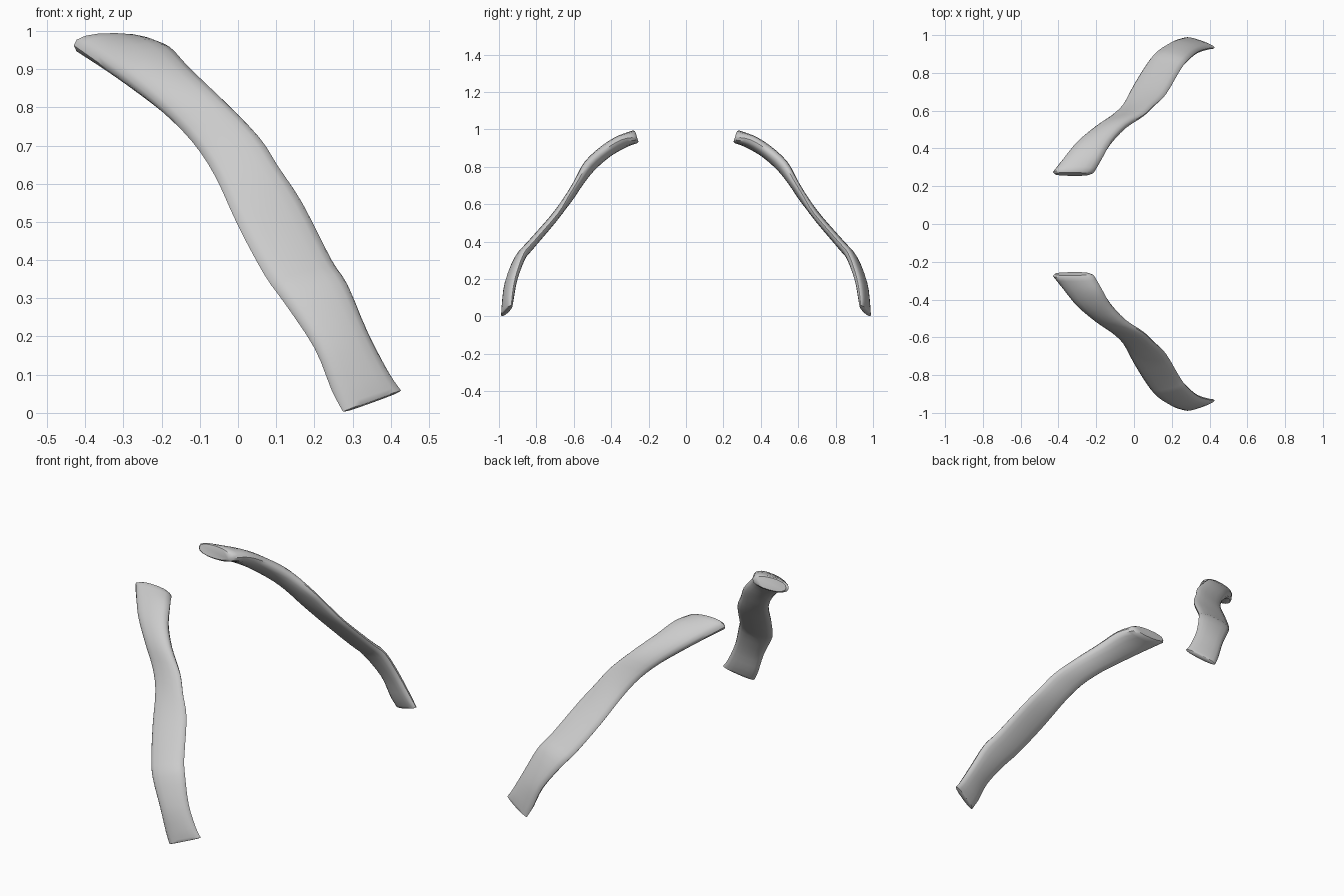
import bpy, bmesh, math
from mathutils import Vector

if "Cube" in bpy.data.objects:
    bpy.data.objects.remove(bpy.data.objects["Cube"])

# Strip stations from foot to top: left edge xyz, right edge xyz, half thickness
STATIONS = [
    (.275, .985, .003, .427, .932, .058, .014),
    (.245, .975, .060, .395, .930, .105, .022),
    (.200, .958, .170, .340, .912, .210, .025),
    (.120, .908, .290, .287, .868, .335, .026),
    (.070, .850, .360, .245, .815, .400, .024),
    (.000, .738, .490, .168, .685, .550, .022),
    (-.060, .628, .620, .105, .627, .645, .022),
    (-.120, .568, .710, .055, .580, .722, .024),
    (-.200, .510, .790, -.040, .520, .820, .032),
    (-.300, .430, .870, -.120, .432, .893, .035),
    (-.370, .350, .920, -.170, .345, .945, .036),
    (-.430, .275, .962, -.212, .272, .958, .036),
]
SIDES, SUB = 16, 3


def spline(p, i, t):
    a, b, c, d = (p[min(max(i + k, 0), len(p) - 1)] for k in (-1, 0, 1, 2))
    return [.5 * (2*q + (r - o)*t + (2*o - 5*q + 4*r - s)*t*t + (3*q - o - 3*r + s)*t**3)
            for o, q, r, s in zip(a, b, c, d)]


def soft(v, power):
    return math.copysign(abs(v) ** power, v)


# Smoothly interpolated stations
rows = [spline(STATIONS, i, k / SUB) for i in range(len(STATIONS) - 1) for k in range(SUB)]
rows.append(list(STATIONS[-1]))
left = [Vector(r[0:3]) for r in rows]
right = [Vector(r[3:6]) for r in rows]
mid = [(a + b) / 2 for a, b in zip(left, right)]

# Loft flattened oval sections along the twisted strip
bm = bmesh.new()
rings = []
for i, r in enumerate(rows):
    axis = mid[min(i + 1, len(mid) - 1)] - mid[max(i - 1, 0)]
    half = (right[i] - left[i]) / 2
    normal = half.cross(axis).normalized()
    ring = []
    for k in range(SIDES):
        a = math.tau * k / SIDES
        ring.append(bm.verts.new(mid[i] + half * soft(math.cos(a), .9)
                                 + normal * r[6] * soft(math.sin(a), .85)))
    rings.append(ring)
for r0, r1 in zip(rings, rings[1:]):
    for k in range(SIDES):
        n = (k + 1) % SIDES
        bm.faces.new((r0[k], r0[n], r1[n], r1[k]))

# Slightly rounded end caps
for ring, inner, push in ((rings[0], mid[1], .002), (rings[-1], mid[-2], .012)):
    c = sum((v.co for v in ring), Vector()) / SIDES
    out = (c - inner).normalized() * push
    cap = [bm.verts.new(c + (v.co - c) * .85 + out) for v in ring]
    for k in range(SIDES):
        n = (k + 1) % SIDES
        bm.faces.new((ring[k], ring[n], cap[n], cap[k]))
    bm.faces.new(cap)
bmesh.ops.recalc_face_normals(bm, faces=bm.faces)

mesh = bpy.data.meshes.new("curved_strips")
bm.to_mesh(mesh)
bm.free()
strips = bpy.data.objects.new("curved_strips", mesh)
bpy.context.collection.objects.link(strips)

# Matching strip on the other side
mirror = strips.modifiers.new("mirror", 'MIRROR')
mirror.use_axis = (False, True, False)

bpy.context.view_layer.objects.active = strips
strips.select_set(True)
bpy.ops.object.shade_smooth_by_angle(angle=math.radians(40))
